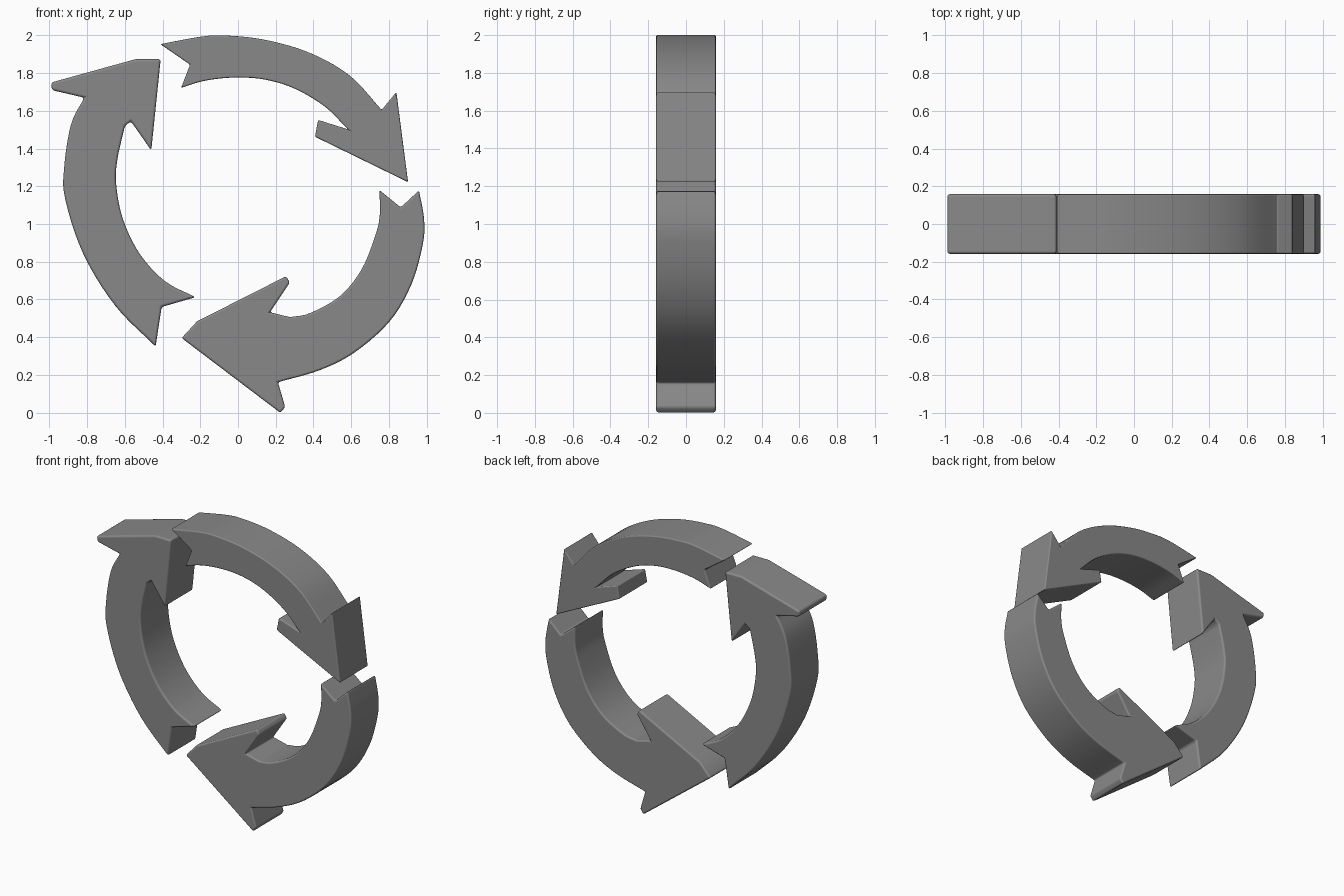
import bpy, bmesh
from mathutils import Vector

if "Cube" in bpy.data.objects:
    bpy.data.objects.remove(bpy.data.objects["Cube"])

HALF = 0.158   # half thickness
STEPS = 5      # samples per span of a curved side

grey = bpy.data.materials.new("dark_grey")
grey.diffuse_color = (0.25, 0.25, 0.25, 1)
grey.use_nodes = True
grey.node_tree.nodes["Principled BSDF"].inputs["Base Color"].default_value = grey.diffuse_color


def smooth_path(pts):
    """Catmull-Rom curve through the given points."""
    p = [Vector(q) for q in pts]
    p = [2 * p[0] - p[1]] + p + [2 * p[-1] - p[-2]]
    out = []
    for i in range(1, len(p) - 2):
        a, b, c, d = p[i - 1:i + 3]
        for k in range(STEPS):
            t = k / STEPS
            out.append(0.5 * (2 * b + (c - a) * t + (2 * a - 5 * b + 4 * c - d) * t * t
                              + (3 * b - a - 3 * c + d) * t ** 3))
    return out + [p[-2]]


def arrow(name, outer, head, inner, tail_notch):
    """Outer side, head corners, inner side and tail notch make one outline in x, z."""
    outline = smooth_path(outer) + [Vector(q) for q in head] + smooth_path(inner) + [Vector(tail_notch)]
    bm = bmesh.new()
    face = bm.faces.new([bm.verts.new((p.x, -HALF, p.y)) for p in outline])
    ext = bmesh.ops.extrude_face_region(bm, geom=[face])
    verts = [g for g in ext["geom"] if isinstance(g, bmesh.types.BMVert)]
    bmesh.ops.translate(bm, verts=verts, vec=(0, 2 * HALF, 0))
    bmesh.ops.recalc_face_normals(bm, faces=bm.faces)
    me = bpy.data.meshes.new(name)
    bm.to_mesh(me)
    bm.free()
    me.materials.append(grey)
    me.shade_smooth()
    ob = bpy.data.objects.new(name, me)
    bpy.context.collection.objects.link(ob)
    # softened rims and corners, with flat-looking front and back
    bev = ob.modifiers.new("soft_edges", 'BEVEL')
    bev.width = 0.018
    bev.segments = 3
    bev.limit_method = 'ANGLE'
    bev.angle_limit = 0.6
    wn = ob.modifiers.new("flat_faces", 'WEIGHTED_NORMAL')
    wn.weight = 100
    return ob


# Left arrow, pointing up
arrow("left_arrow",
      [(-.437, .35), (-.65, .565), (-.82, .84), (-.916, 1.13), (-.922, 1.30), (-.885, 1.53), (-.815, 1.67)],
      [(-.987, 1.71), (-.992, 1.75), (-.54, 1.875), (-.41, 1.875), (-.46, 1.39), (-.568, 1.545)],
      [(-.60, 1.52), (-.64, 1.34), (-.646, 1.21), (-.61, 1.025), (-.52, .84), (-.386, .696), (-.225, .612)],
      (-.405, .56))

# Top arrow, pointing down to the right
arrow("top_arrow",
      [(-.412, 1.954), (-.20, 1.993), (-.07, 2.0), (.143, 1.977), (.38, 1.908), (.593, 1.787), (.762, 1.605)],
      [(.84, 1.70), (.902, 1.222), (.408, 1.463), (.425, 1.552)],
      [(.583, 1.502), (.46, 1.623), (.30, 1.718), (.143, 1.766), (-.016, 1.777), (-.175, 1.76), (-.302, 1.722)],
      (-.254, 1.845))

# Bottom arrow, pointing left
arrow("bottom_arrow",
      [(.96, 1.178), (.987, 1.025), (.98, .892), (.92, .68), (.805, .484), (.62, .32), (.434, .225), (.212, .161)],
      [(.25, .03), (.225, -.002), (-.299, .395), (-.217, .484), (.255, .723), (.275, .69), (.17, .532)],
      [(.275, .506), (.381, .527), (.54, .617), (.656, .76), (.73, .945), (.752, 1.05), (.75, 1.18)],
      (.863, 1.088))
